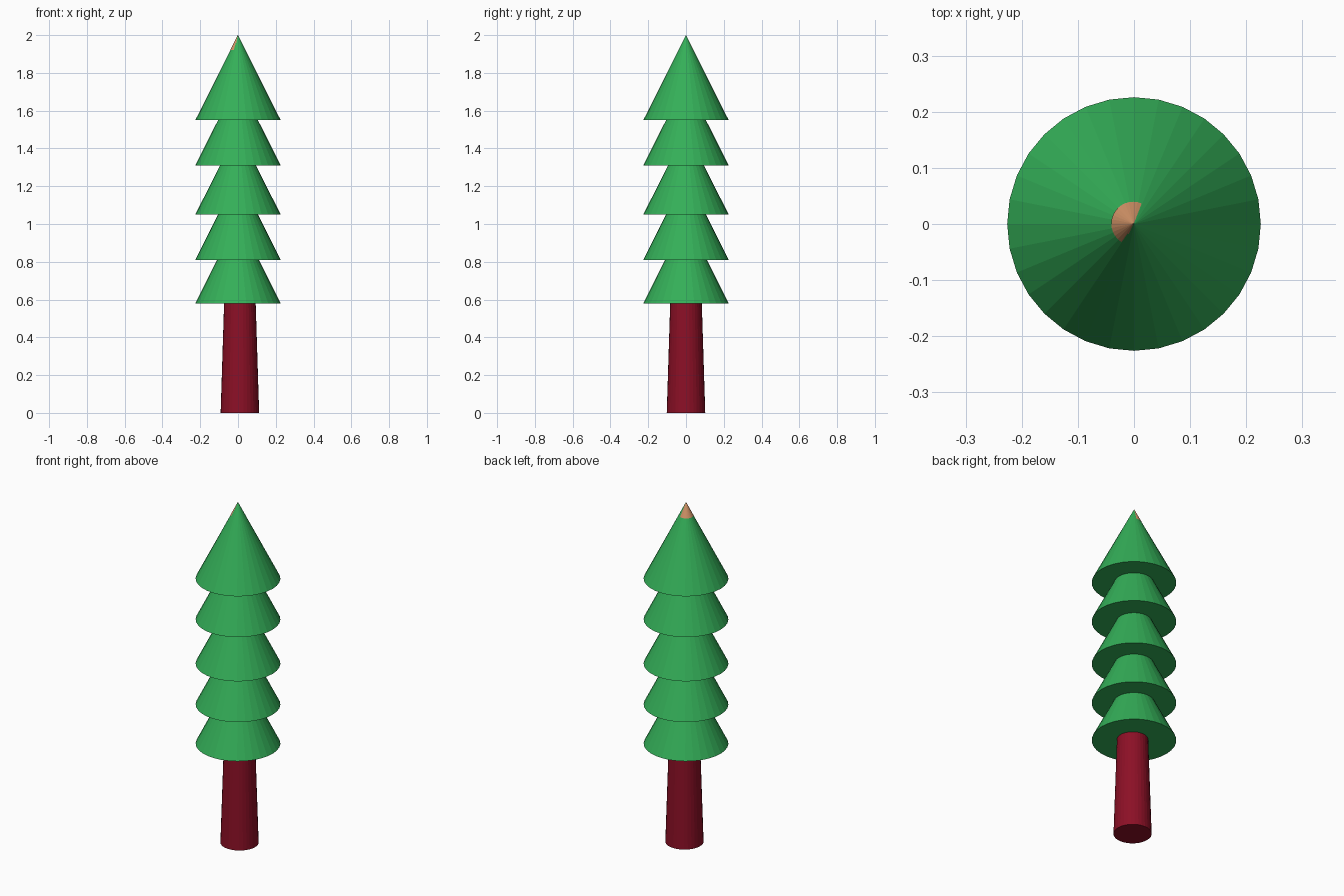
import bpy

if "Cube" in bpy.data.objects:
    bpy.data.objects.remove(bpy.data.objects["Cube"])


def material(name, rgb):
    m = bpy.data.materials.new(name)
    m.diffuse_color = (*rgb, 1.0)
    m.use_nodes = True
    m.node_tree.nodes["Principled BSDF"].inputs["Base Color"].default_value = m.diffuse_color
    return m


def cone(name, r_bottom, r_top, z0, z1, mat, x=0.0, y=0.0):
    """Upright 32-sided cone or frustum standing between z0 and z1."""
    bpy.ops.mesh.primitive_cone_add(
        vertices=32, radius1=r_bottom, radius2=r_top, depth=z1 - z0,
        location=(x, y, (z0 + z1) / 2))
    ob = bpy.context.object
    ob.name = name
    ob.data.materials.append(mat)
    return ob


green = material("needle green", (0.034, 0.429, 0.098))
red = material("bark red", (0.262, 0.005, 0.019))
tan = material("tip tan", (0.66, 0.30, 0.14))

# Tapered trunk, set slightly off centre
cone("trunk", 0.102, 0.083, 0.0, 0.60, red, x=0.01)

# Five identical stacked tiers of foliage
for i, z in enumerate((0.58, 0.81, 1.05, 1.31, 1.55)):
    cone(f"foliage_tier_{i + 1}", 0.226, 0.0, z, z + 0.45, green)

# Small tan tip, nudged so it shows on the back left of the top cone
cone("tip", 0.039, 0.0, 1.922, 2.0, tan, x=-0.0015, y=0.0007)
